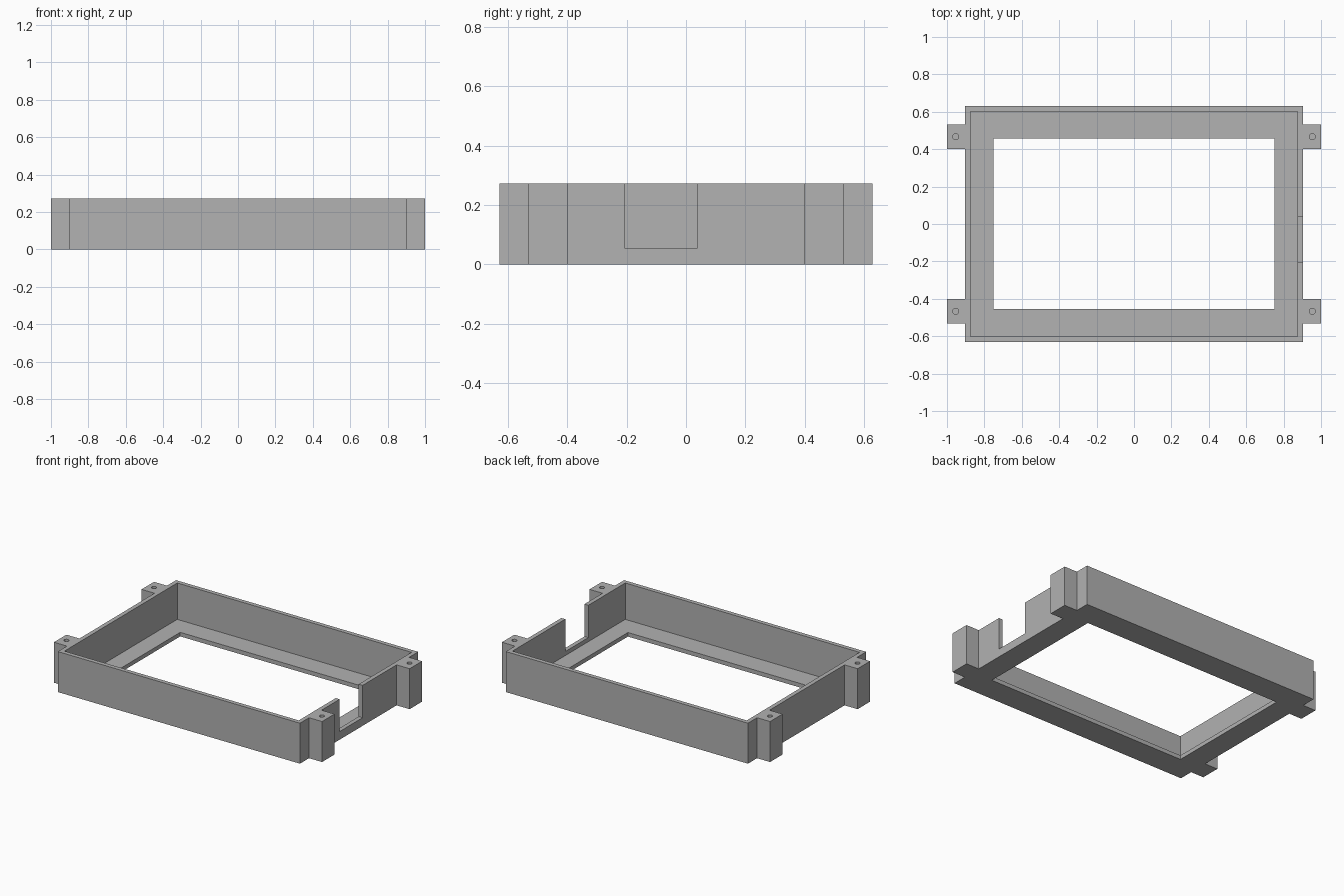
import bpy
import bmesh

if "Cube" in bpy.data.objects:
    bpy.data.objects.remove(bpy.data.objects["Cube"], do_unlink=True)

HEIGHT = 0.273
FLOOR = 0.0275
HALF_X, HALF_Y, WALL = 0.903, 0.63, 0.029
TAB_IN, TAB_OUT = 0.4, 0.533
HOLE_DEPTH = 0.2

grey = bpy.data.materials.new("plain grey")
grey.use_nodes = True
grey.diffuse_color = (0.445, 0.445, 0.445, 1)
grey.node_tree.nodes["Principled BSDF"].inputs["Base Color"].default_value = grey.diffuse_color


def prism(name, outline, z0, z1):
    """Extrude a flat outline from z0 up to z1."""
    bm = bmesh.new()
    face = bm.faces.new([bm.verts.new((x, y, z0)) for x, y in outline])
    ext = bmesh.ops.extrude_face_region(bm, geom=[face])
    top = [v for v in ext["geom"] if isinstance(v, bmesh.types.BMVert)]
    bmesh.ops.translate(bm, verts=top, vec=(0, 0, z1 - z0))
    if not any(f.is_valid and all(abs(v.co.z - z0) < 1e-6 for v in f.verts) for f in bm.faces):
        bm.faces.new([v for v in bm.verts if v not in top])
    bmesh.ops.recalc_face_normals(bm, faces=bm.faces)
    mesh = bpy.data.meshes.new(name)
    bm.to_mesh(mesh)
    bm.free()
    mesh.materials.append(grey)
    obj = bpy.data.objects.new(name, mesh)
    bpy.context.collection.objects.link(obj)
    return obj


def box(name, x0, x1, y0, y1, z0, z1):
    return prism(name, [(x0, y0), (x1, y0), (x1, y1), (x0, y1)], z0, z1)


def cut(target, cutter):
    """Subtract the cutter and discard it."""
    mod = target.modifiers.new("cut", "BOOLEAN")
    mod.operation = "DIFFERENCE"
    mod.solver = "EXACT"
    mod.object = cutter
    bpy.context.view_layer.objects.active = target
    bpy.ops.object.modifier_apply(modifier=mod.name)
    bpy.data.objects.remove(cutter, do_unlink=True)


# Tray outline with four mounting tabs, mirrored from one quarter
quarter = [(1, TAB_IN), (1, TAB_OUT), (HALF_X, TAB_OUT), (HALF_X, HALF_Y)]
quarter.insert(0, (HALF_X, TAB_IN))
half = [(x, -y) for x, y in reversed(quarter)] + quarter
outline = half + [(-x, y) for x, y in reversed(half)]
tray = prism("mounting_frame", outline, 0, HEIGHT)

# Inner cavity and the display opening through the floor
ix, iy = HALF_X - WALL, HALF_Y - WALL
cut(tray, box("cavity_cutter", -ix, ix, -iy, iy, FLOOR, 0.4))
cut(tray, box("opening_cutter", -0.752, 0.752, -0.455, 0.458, -0.1, 0.1))

# Cable notch in the side wall
cut(tray, box("notch_cutter", 0.85, 0.95, -0.207, 0.038, 0.055, 0.4))

# Blind screw holes in the tabs
for sx in (-1, 1):
    for sy in (-1, 1):
        bpy.ops.mesh.primitive_cylinder_add(
            vertices=24, radius=0.016, depth=0.4,
            location=(sx * 0.953, sy * 0.467, HEIGHT - HOLE_DEPTH + 0.2))
        hole = bpy.context.object
        hole.data.materials.append(grey)
        cut(tray, hole)
